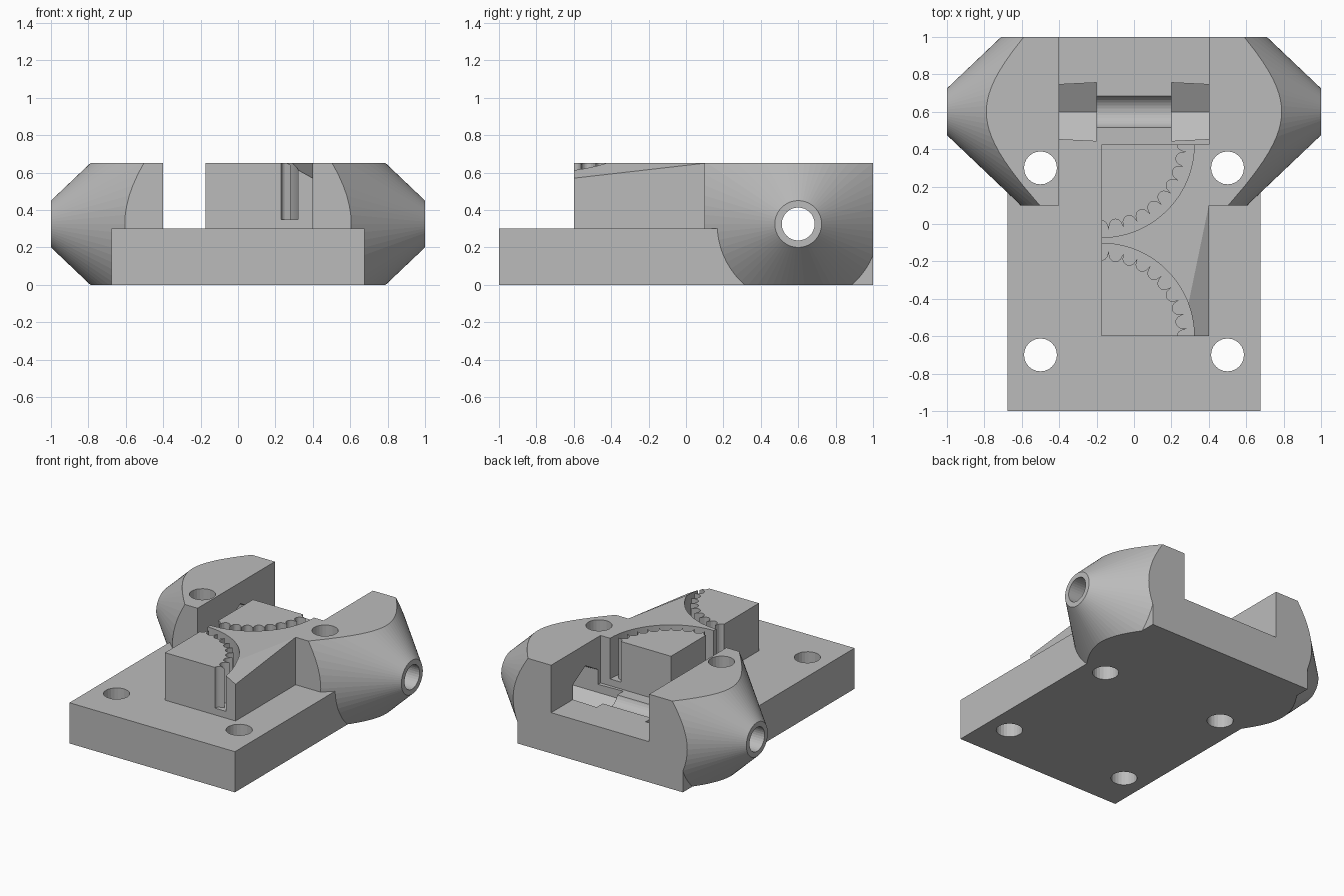
import bpy, bmesh
from math import sin, cos, radians, sqrt, pi
from mathutils import Matrix, Vector

if "Cube" in bpy.data.objects:
    bpy.data.objects.remove(bpy.data.objects["Cube"])

grey = bpy.data.materials.new("plain grey")
grey.use_nodes = True
COLOUR = (0.5, 0.5, 0.5, 1)
grey.diffuse_color = COLOUR
grey.node_tree.nodes["Principled BSDF"].inputs["Base Color"].default_value = COLOUR

AXLE_Y, AXLE_Z = 0.6, 0.325   # centre line of the cones and cross bore


def finish(name, bm):
    bmesh.ops.recalc_face_normals(bm, faces=bm.faces)
    mesh = bpy.data.meshes.new(name)
    bm.to_mesh(mesh)
    bm.free()
    mesh.materials.append(grey)
    obj = bpy.data.objects.new(name, mesh)
    bpy.context.collection.objects.link(obj)
    return obj


def box_mesh(lo, hi):
    bm = bmesh.new()
    bmesh.ops.create_cube(bm, size=1)
    lo, hi = Vector(lo), Vector(hi)
    bmesh.ops.scale(bm, vec=hi - lo, verts=bm.verts)
    bmesh.ops.translate(bm, vec=(lo + hi) / 2, verts=bm.verts)
    return bm


def box(name, lo, hi):
    return finish(name, box_mesh(lo, hi))


def axle_cone(name, x1, r1, x2, r2, sides, turn=0):
    """Cone frustum along x on the axle line."""
    bm = bmesh.new()
    bmesh.ops.create_cone(bm, cap_ends=True, segments=sides, radius1=r1, radius2=r2,
                          depth=abs(x2 - x1))
    side = 1 if x2 > x1 else -1
    place = (Matrix.Translation(((x1 + x2) / 2, AXLE_Y, AXLE_Z))
             @ Matrix.Rotation(side * pi / 2, 4, 'Y') @ Matrix.Rotation(turn, 4, 'Z'))
    bmesh.ops.transform(bm, matrix=place, verts=bm.verts)
    return finish(name, bm)


def combine(target, tool, operation):
    tool.hide_render = True
    mod = target.modifiers.new(operation, 'BOOLEAN')
    mod.operation = operation
    mod.solver = 'EXACT'
    mod.object = tool
    bpy.context.view_layer.objects.active = target
    bpy.ops.object.modifier_apply(modifier=mod.name)
    bpy.data.objects.remove(tool)


def belt_slot(name, cy, direction):
    """Quarter ring slot with round teeth along its inner side."""
    outer, inner, tooth_ring, tooth_r, pitch = 0.497, 0.457, 0.44, 0.034, 10
    inside, outside = [], []
    for step in range(-4, 95):
        angle = radians(step)
        offset = tooth_ring * radians((step + pitch / 2) % pitch - pitch / 2)
        r = inner
        if abs(offset) < tooth_r:
            r = min(r, tooth_ring - sqrt(tooth_r ** 2 - offset ** 2))
        inside.append((r, angle))
        if step % 3 == 2:
            outside.append((outer, angle))
    bm = bmesh.new()
    verts = [bm.verts.new((-0.175 + r * cos(a), cy + direction * r * sin(a), 0.35))
             for r, a in inside + outside[::-1]]
    face = bm.faces.new(verts)
    top = bmesh.ops.extrude_face_region(bm, geom=[face])["geom"]
    bmesh.ops.translate(bm, vec=(0, 0, 0.4),
                        verts=[v for v in top if isinstance(v, bmesh.types.BMVert)])
    return finish(name, bm)


# Base plate
body = box("mount_body", (-0.675, -1, 0), (0.675, 1, 0.3))

# Belt clamp block with its sloping side facet
bm = box_mesh((-0.175, -0.6, 0.2), (0.4, 0.425, 0.65))
a, b, c = Vector((0.4, 0.1, 0.65)), Vector((0.4, -0.6, 0.57)), Vector((0.255, -0.6, 0.65))
normal = (b - a).cross(c - a)
if normal.z < 0:
    normal.negate()
bmesh.ops.bisect_plane(bm, geom=bm.verts[:] + bm.edges[:] + bm.faces[:], dist=1e-5,
                       plane_co=a, plane_no=normal, clear_outer=True)
bmesh.ops.holes_fill(bm, edges=[e for e in bm.edges if e.is_boundary], sides=0)
clamp = finish("clamp_block", bm)
combine(clamp, belt_slot("rear_slot", 0.425, -1), 'DIFFERENCE')
combine(clamp, belt_slot("front_slot", -0.6, 1), 'DIFFERENCE')

# Side wings, blocks trimmed by a cone that points outward
for side in (-1, 1):
    xs = sorted((side * 0.4, side * 1.1))
    wing = box("wing", (xs[0], 0.1, 0), (xs[1], 1, 0.65))
    combine(wing, axle_cone("wing_cone", side * 0.3, 0.79, side, 0.125, 64), 'INTERSECT')
    combine(body, wing, 'UNION')
combine(body, clamp, 'UNION')

# Cross bore and the tapered six-sided nut pockets
combine(body, axle_cone("cross_bore", -1.2, 0.088, 1.2, 0.088, 32), 'DIFFERENCE')
for side in (-1, 1):
    pocket = axle_cone("nut_pocket", side * 0.2, 0.18, side * 0.6, 0.157, 6, pi / 2)
    combine(body, pocket, 'DIFFERENCE')

# Vertical screw holes
for x in (-0.5, 0.5):
    for y in (-0.7, 0.3):
        bm = bmesh.new()
        bmesh.ops.create_cone(bm, cap_ends=True, segments=24, radius1=0.088,
                              radius2=0.088, depth=2)
        bmesh.ops.translate(bm, vec=(x, y, 0.3), verts=bm.verts)
        combine(body, finish("screw_hole", bm), 'DIFFERENCE')
